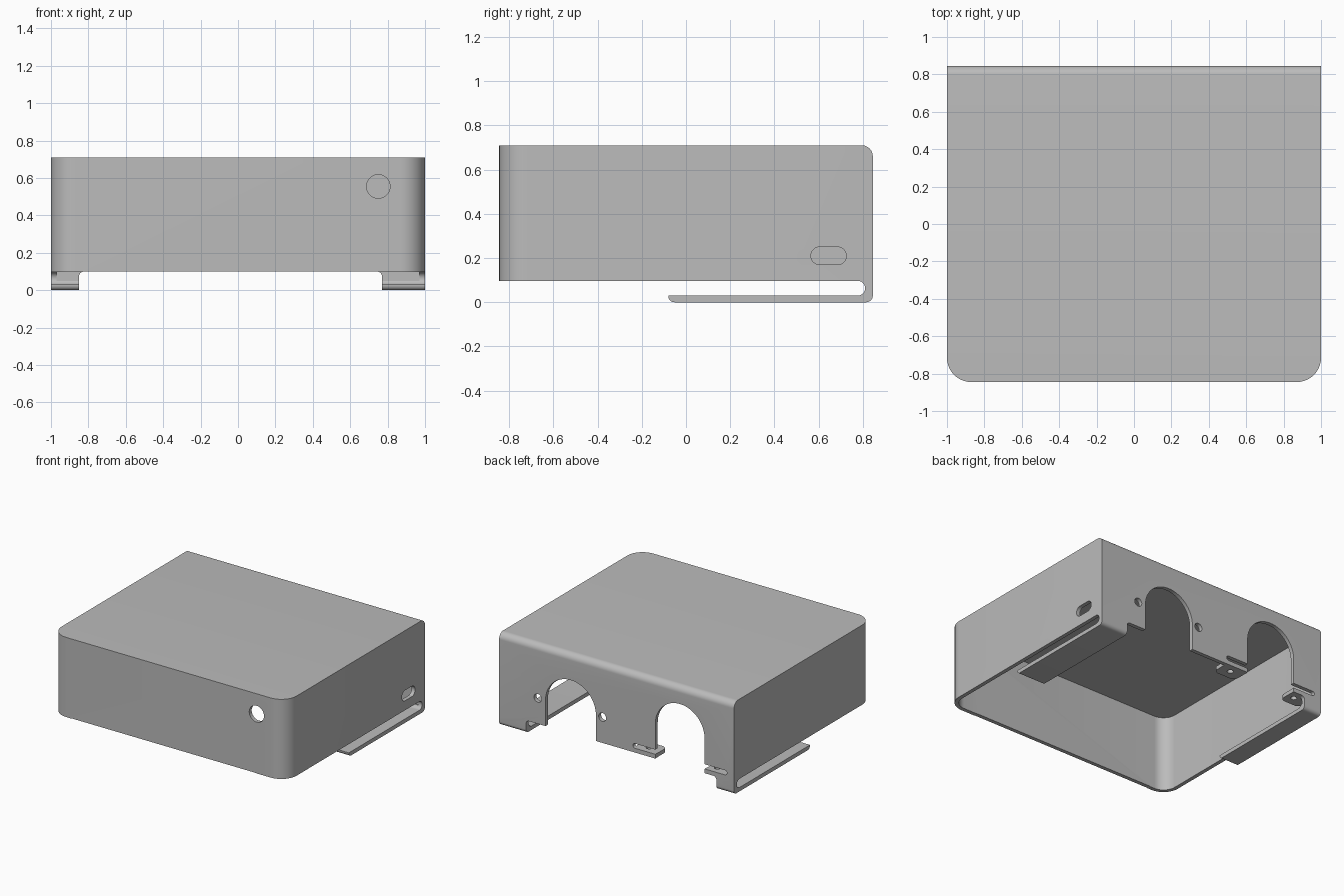
import bpy, bmesh
from math import atan2, cos, sin, tan, pi
from mathutils import Vector

if "Cube" in bpy.data.objects:
    bpy.data.objects.remove(bpy.data.objects["Cube"])

metal = bpy.data.materials.new("grey sheet metal")
metal.use_nodes = True
GREY = (0.5, 0.5, 0.5, 1)
metal.diffuse_color = GREY
metal.node_tree.nodes["Principled BSDF"].inputs["Base Color"].default_value = GREY

T = 0.03            # sheet thickness
W, D, H = 1.0, 0.845, 0.71
RIM = 0.097         # height of the open lower rim


def rounded(corners, steps=10):
    """Outline from (u, v, radius) corners, with arcs where radius > 0."""
    out = []
    for i, (u, v, r) in enumerate(corners):
        p = Vector((u, v))
        if r == 0:
            out.append(p)
            continue
        a = (Vector(corners[i - 1][:2]) - p).normalized()
        b = (Vector(corners[(i + 1) % len(corners)][:2]) - p).normalized()
        half = a.angle(b) / 2
        centre = p + (a + b).normalized() * r / sin(half)
        s = p + a * r / tan(half) - centre
        e = p + b * r / tan(half) - centre
        start = atan2(s.y, s.x)
        sweep = (atan2(e.y, e.x) - start + pi) % (2 * pi) - pi
        for k in range(steps + 1):
            t = start + sweep * k / steps
            out.append(centre + Vector((cos(t), sin(t))) * r)
    return out


def rect(u0, u1, v0, v1, r=0):
    return rounded([(u0, v0, r), (u1, v0, r), (u1, v1, r), (u0, v1, r)])


def circle(u, v, r, n=40):
    return [Vector((u + r * cos(2 * pi * k / n), v + r * sin(2 * pi * k / n))) for k in range(n)]


def prism(name, outline, axis, lo, hi):
    """Extrude a flat outline along the x, y or z axis."""
    place = {"x": lambda p, w: (w, p.x, p.y),
             "y": lambda p, w: (p.x, w, p.y),
             "z": lambda p, w: (p.x, p.y, w)}[axis]
    bm = bmesh.new()
    base = bm.faces.new([bm.verts.new(place(p, lo)) for p in outline])
    geo = bmesh.ops.extrude_face_region(bm, geom=[base])["geom"]
    shift = Vector(place(Vector((0, 0)), hi - lo))
    bmesh.ops.translate(bm, vec=shift, verts=[g for g in geo if isinstance(g, bmesh.types.BMVert)])
    bmesh.ops.recalc_face_normals(bm, faces=bm.faces)
    mesh = bpy.data.meshes.new(name)
    bm.to_mesh(mesh)
    bm.free()
    mesh.materials.append(metal)
    ob = bpy.data.objects.new(name, mesh)
    bpy.context.collection.objects.link(ob)
    return ob


def combine(target, tool, operation="DIFFERENCE"):
    """Apply a boolean and discard the tool."""
    tool.hide_render = True
    mod = target.modifiers.new("cut", "BOOLEAN")
    mod.operation, mod.object, mod.solver = operation, tool, "EXACT"
    bpy.context.view_layer.objects.active = target
    bpy.ops.object.modifier_apply(modifier=mod.name)
    bpy.data.objects.remove(tool)


def plan(inset, radius):
    """Footprint with rounded front corners."""
    w, d = W - inset, D - inset
    return rounded([(-w, -d, radius), (w, -d, radius), (w, d, 0), (-w, d, 0)])


# Cover: side profile with the folded-under tabs, trimmed to the footprint
profile = rounded([(-D, H, 0), (D, H, 0.05), (D, 0, 0.03), (-0.08, 0, 0.028), (-0.08, T, 0),
                   (0.81, T, 0.033), (0.81, RIM, 0.033), (-D, RIM, 0)])
cover = prism("cover", profile, "x", -1.1, 1.1)
combine(cover, prism("footprint", plan(0, 0.13), "z", -0.1, 1), "INTERSECT")
combine(cover, prism("cavity", plan(T, 0.10), "z", 0.05, H - T))

# Gap between the two bottom tabs, through the back wall
combine(cover, prism("tab_gap", rect(-0.85, 0.77, -0.3, RIM + 0.002, 0.025), "y", -1, 1))

# Arched openings in the back
for x, z, r in ((0.39, 0.295, 0.215), (-0.54, 0.365, 0.21)):
    arch = rounded([(x - r, 0.05, 0), (x + r, 0.05, 0), (x + r, z + r, r * 0.999),
                    (x - r, z + r, r * 0.999)], 20)
    combine(cover, prism("arch", arch, "y", 0.75, 1))

# Screw holes beside the first arch
for x in (0.67, 0.12):
    combine(cover, prism("screw_hole", circle(x, 0.297, 0.032), "y", 0.75, 1))

# Relief slots above the flanges
for x0, x1 in ((-0.45, -0.14), (-0.94, -0.65)):
    combine(cover, prism("relief_slot", rect(x0, x1, 0.132, 0.168, 0.017), "y", 0.75, 1))

# Round front hole and side slot
combine(cover, prism("front_hole", circle(0.75, 0.555, 0.063), "y", -1, -0.7))
combine(cover, prism("side_slot", rect(0.565, 0.725, 0.17, 0.25, 0.0399), "x", 0.9, 1.1))

# Inward mounting flanges, each with a hole
flanges = []
for name, x0, x1, hx in (("middle_flange", -0.33, -0.14, -0.23), ("side_flange", -0.92, -0.75, -0.81)):
    shape = rounded([(x0, 0.70, 0.04), (x1, 0.70, 0.04), (x1, 0.842, 0), (x0, 0.842, 0)])
    flange = prism(name, shape, "z", 0.1, 0.13)
    combine(flange, prism("flange_hole", circle(hx, 0.775, 0.022, 24), "z", 0, 0.3))
    flanges.append(flange)

# Smooth the bends, keep the cut edges sharp
for ob in [cover] + flanges:
    bpy.ops.object.select_all(action="DESELECT")
    ob.select_set(True)
    bpy.context.view_layer.objects.active = ob
    bpy.ops.object.shade_smooth_by_angle(angle=0.52)
